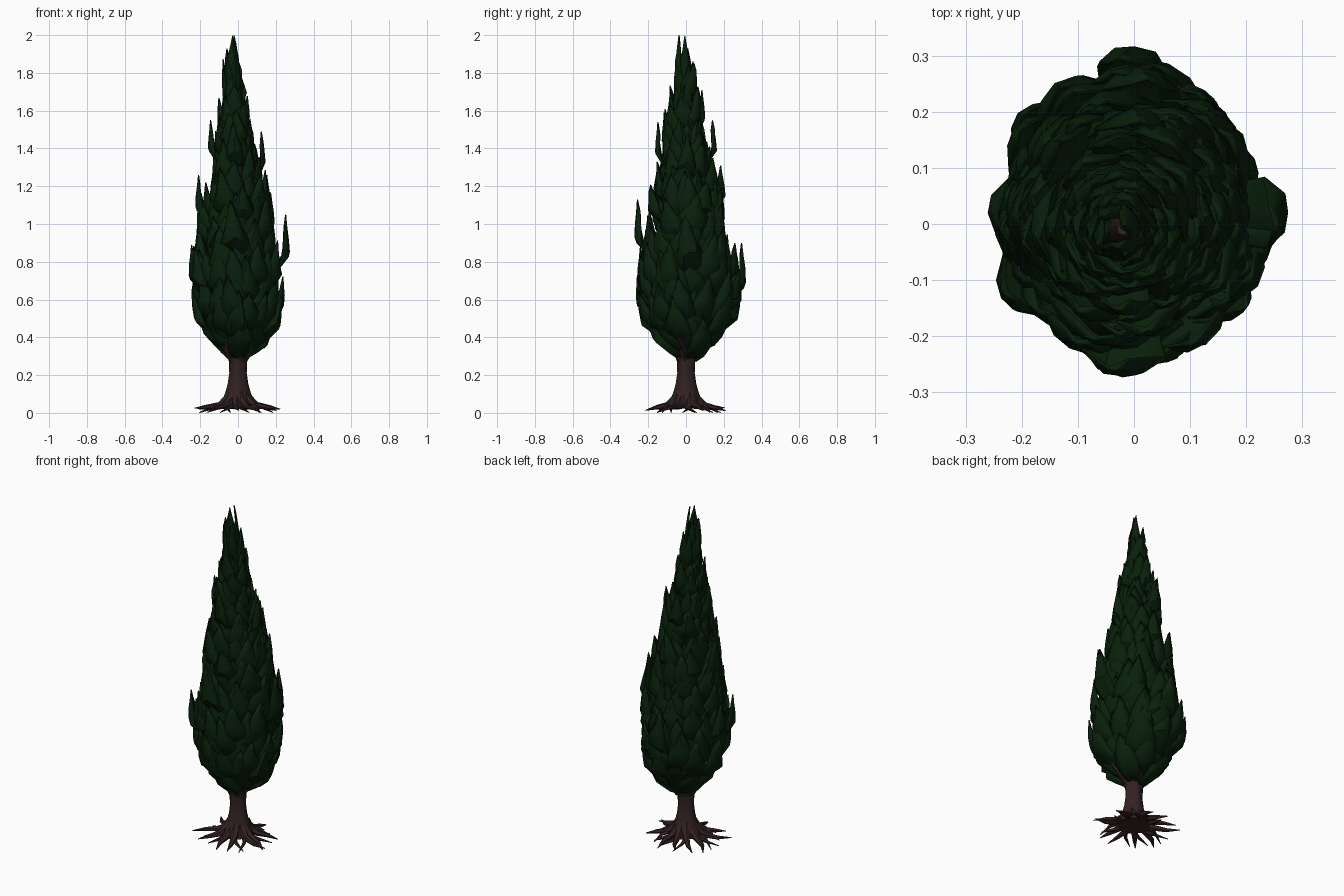
import bpy, bmesh, math, random
from mathutils import Vector

random.seed(11)
if "Cube" in bpy.data.objects:
    bpy.data.objects.remove(bpy.data.objects["Cube"])


def material(name, rgb):
    m = bpy.data.materials.new(name)
    m.use_nodes = True
    m.diffuse_color = (*rgb, 1)
    m.node_tree.nodes["Principled BSDF"].inputs["Base Color"].default_value = (*rgb, 1)
    return m


GREEN = material("dark green foliage", (0.0028, 0.0145, 0.0032))
BARK = material("dark brown bark", (0.034, 0.0155, 0.0165))


def finish(bm, name, mat, angle):
    bmesh.ops.recalc_face_normals(bm, faces=bm.faces)
    mesh = bpy.data.meshes.new(name)
    bm.to_mesh(mesh)
    bm.free()
    mesh.materials.append(mat)
    ob = bpy.data.objects.new(name, mesh)
    bpy.context.collection.objects.link(ob)
    bpy.ops.object.select_all(action="DESELECT")
    ob.select_set(True)
    bpy.context.view_layer.objects.active = ob
    bpy.ops.object.shade_smooth_by_angle(angle=math.radians(angle))
    return ob


def tube(bm, points, radii, sides=7, ridge=0.0):
    """Loft a tapered, closed tube along points without twisting."""
    pts = [Vector(p) for p in points]
    rings = []
    q = Vector((0, 0, 1)).rotation_difference(pts[1] - pts[0])
    for i, (p, r) in enumerate(zip(pts, radii)):
        d = pts[min(i + 1, len(pts) - 1)] - pts[max(i - 1, 0)]
        q = (q @ Vector((0, 0, 1))).rotation_difference(d) @ q
        ring = []
        for k in range(sides):
            a = math.tau * k / sides
            rr = r * (1 + ridge * math.cos(4 * a + i * 0.3))
            ring.append(bm.verts.new(p + q @ Vector((rr * math.cos(a), rr * math.sin(a), 0))))
        rings.append(ring)
    for a, b in zip(rings, rings[1:]):
        for k in range(sides):
            n = (k + 1) % sides
            bm.faces.new((a[k], a[n], b[n], b[k]))
    bm.faces.new(rings[0])
    bm.faces.new(rings[-1])


# Outline of the crown: height, radius
CROWN = [(0.32, 0.09), (0.38, 0.165), (0.46, 0.21), (0.6, 0.242), (0.75, 0.235), (0.95, 0.195),
         (1.15, 0.165), (1.35, 0.12), (1.55, 0.082), (1.75, 0.055), (1.9, 0.03), (2.0, 0.0)]


def crown(z):
    for (z0, r0), (z1, r1) in zip(CROWN, CROWN[1:]):
        if z <= z1:
            return r0 + (r1 - r0) * max(0, (z - z0) / (z1 - z0))
    return 0


def axis(z):
    t = min(1, z / 2) ** 2
    return Vector((-0.035 * t, 0.015 - 0.035 * t, 0))


def spray(bm, ang, z, length, width, reach=0.0):
    """One cupped, pointed spray of foliage; z is its base height."""
    rows, cols = 6, 5
    out = Vector((math.cos(ang), math.sin(ang) * 1.08, 0))
    side = Vector((-math.sin(ang), math.cos(ang), 0))
    belly = crown(z + length * 0.35)
    widths = (0.4, 0.82, 1.0, 0.78, 0.4, 0.0)
    depth = (-0.085, -0.028, 0.0, 0.002, 0.0, 0.0)
    lean = random.uniform(-0.25, 0.25) * width
    grid = []
    for i in range(rows):
        t = i / (rows - 1)
        row = []
        for j in range(1 if i == rows - 1 else cols):
            s = j / (cols - 1) * 2 - 1 if i < rows - 1 else 0
            zz = z + length * (t - 0.1 * abs(s) * widths[i])
            r = 0.5 * belly + 0.5 * crown(zz) + reach * min(1, t * 2.5)
            r = max(0.004, r + depth[i] * min(1, belly / 0.15) - 0.3 * width * widths[i] * s * s)
            if s and i:
                zz += random.uniform(-0.06, 0.06) * length
                r += random.uniform(-0.006, 0.006)
            off = side * (s * widths[i] * width * 0.5 * random.uniform(0.88, 1.12) + lean * t * t)
            row.append(bm.verts.new(axis(zz) + out * r + off + Vector((0, 0, zz))))
        grid.append(row)
    for a, b in zip(grid, grid[1:]):
        for j in range(cols - 1):
            if len(b) == 1:
                bm.faces.new((a[j], a[j + 1], b[0]))
            else:
                bm.faces.new((a[j], a[j + 1], b[j + 1], b[j]))


# Overlapping sprays, tier upon tier
bm = bmesh.new()
z, tier = 0.31, 0
while z < 1.62:
    r = crown(z + 0.08)
    size = 0.6 + 0.4 * min(1, r / 0.2)
    count = max(5, round(math.tau * r / (0.118 * size)))
    for k in range(count):
        ang = math.tau * (k + 0.5 * (tier % 2) + random.uniform(-0.3, 0.3)) / count
        front_gap = abs((ang + math.radians(107) + math.pi) % math.tau - math.pi) < 0.45
        if z < 0.38 and front_gap:
            continue
        spray(bm, ang, z + random.uniform(-0.035, 0.035), random.uniform(0.22, 0.31) * size,
              random.uniform(0.14, 0.19) * size, random.uniform(-0.03, 0.022) * size)
    z += 0.088 * size
    tier += 1

# Taller sprays closing on the peak
for k in range(5):
    spray(bm, math.tau * k / 5 + 0.4, 1.63 + 0.012 * k, 0.22, 0.085, random.uniform(-0.01, 0.008))
for k in range(4):
    spray(bm, math.tau * k / 4 + 0.2, 1.7, 0.23 if k % 3 else 0.3, 0.085, -0.004)

# Stray sprays that break the outline: direction in degrees, base height, length, reach
for deg, base, length, reach in ((3, 0.72, 0.33, 0.065), (178, 0.62, 0.27, 0.02), (-12, 0.36, 0.26, 0.025),
                                 (180, 0.98, 0.28, 0.04), (0, 1.22, 0.27, 0.035), (182, 1.3, 0.25, 0.03),
                                 (-92, 0.8, 0.33, 0.06), (88, 0.55, 0.35, 0.045), (-90, 1.28, 0.26, 0.035),
                                 (92, 1.28, 0.27, 0.04), (88, 1.04, 0.27, 0.025), (-95, 0.46, 0.27, 0.02),
                                 (5, 1.0, 0.26, 0.012), (90, 1.48, 0.23, 0.02), (-40, 0.42, 0.27, 0.02),
                                 (140, 0.45, 0.26, 0.03), (-150, 0.6, 0.28, 0.03), (45, 0.7, 0.28, 0.02),
                                 (85, 0.4, 0.27, 0.025), (-90, 0.38, 0.27, 0.02)):
    spray(bm, math.radians(deg), base, length, 0.14 if base < 1.2 else 0.1, reach)
foliage = finish(bm, "foliage_sprays", GREEN, 40)
solid = foliage.modifiers.new("thickness", "SOLIDIFY")
solid.thickness = 0.006
solid.offset = -1

# Trunk with a flared foot, and the main limbs
bm = bmesh.new()
tube(bm, [(0, 0, 0.032), (0, 0, 0.06), (0, 0, 0.1), (0, 0, 0.15), (0, 0, 0.21),
          (0, 0, 0.27), (0, 0, 0.33), (0, 0, 0.4)],
     [0.09, 0.083, 0.066, 0.053, 0.045, 0.048, 0.058, 0.06], 16, 0.07)
tube(bm, [(0, 0, 0.24), (-0.02, -0.02, 0.32), (-0.05, -0.08, 0.4), (-0.085, -0.13, 0.48), (-0.1, -0.15, 0.56)],
     [0.035, 0.042, 0.035, 0.024, 0.01], 8)
for deg, reach in ((-12, 0.2), (75, 0.17), (150, 0.18), (210, 0.16), (-60, 0.16)):
    c, s = math.cos(math.radians(deg)), math.sin(math.radians(deg))
    tube(bm, [(0, 0, 0.25), (0.04 * c, 0.04 * s, 0.31), (reach * 0.55 * c, reach * 0.55 * s, 0.37),
              (reach * c, reach * s, 0.47)], [0.03, 0.028, 0.018, 0.008], 7)
tube(bm, [(0, 0, 0.38), (0, 0, 0.9), (-0.02, -0.01, 1.6)], [0.055, 0.035, 0.01], 8)
finish(bm, "trunk_and_limbs", BARK, 50)

# Spreading, forked roots
bm = bmesh.new()
ROOTS = 11
for k in range(ROOTS):
    a = math.tau * k / ROOTS + random.uniform(-0.12, 0.12)
    reach = random.uniform(0.2, 0.235) + 0.02 * abs(math.cos(a))
    bend = random.uniform(-0.3, 0.3)

    def at(r, h, turn=0.0):
        return (r * math.cos(a + turn), r * math.sin(a + turn), h)

    low = random.uniform(0.01, 0.028)
    tube(bm, [at(0.03, 0.13), at(0.058, 0.072), at(0.1, 0.04, bend * 0.2),
              at(reach * 0.72, 0.03, bend * 0.5), at(reach, low, bend)],
         [0.02, 0.025, 0.018, 0.012, 0.002], 6)
    fork = -0.4 if bend > 0 else 0.4
    tube(bm, [at(0.09, 0.04), at(0.13, 0.029, fork * 0.4), at(reach * 0.82, 0.002, fork)],
         [0.014, 0.01, 0.002], 5)
finish(bm, "roots", BARK, 50)
